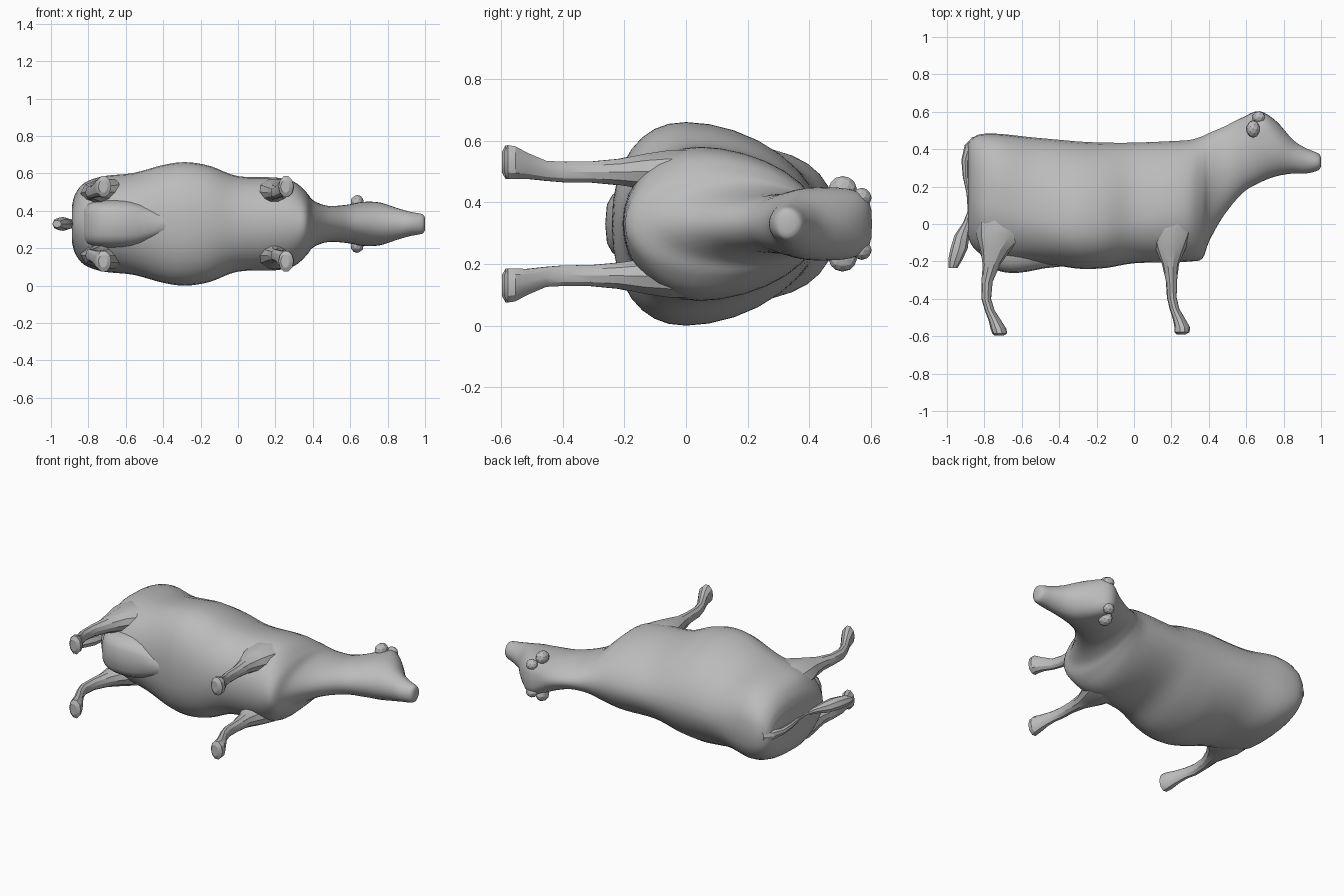
import bpy, bmesh, math
from mathutils import Vector

if "Cube" in bpy.data.objects:
    bpy.data.objects.remove(bpy.data.objects["Cube"])

MID = 0.33  # height of the animal's centre plane (it lies on its side)

hide = bpy.data.materials.new("plain_grey")
hide.diffuse_color = (0.5, 0.5, 0.5, 1)
hide.use_nodes = True
hide.node_tree.nodes["Principled BSDF"].inputs["Base Color"].default_value = hide.diffuse_color


def finish(name, bm, angle):
    bmesh.ops.recalc_face_normals(bm, faces=bm.faces)
    me = bpy.data.meshes.new(name)
    bm.to_mesh(me)
    bm.free()
    me.materials.append(hide)
    ob = bpy.data.objects.new(name, me)
    bpy.context.collection.objects.link(ob)
    bpy.ops.object.select_all(action='DESELECT')
    ob.select_set(True)
    bpy.context.view_layer.objects.active = ob
    bpy.ops.object.shade_smooth_by_angle(angle=math.radians(angle))


def loft(name, rings, angle):
    """Skin a list of closed point rings and cap both ends."""
    bm = bmesh.new()
    rows = [[bm.verts.new(p) for p in ring] for ring in rings]
    n = len(rows[0])
    for a, b in zip(rows, rows[1:]):
        for i in range(n):
            j = (i + 1) % n
            bm.faces.new((a[i], a[j], b[j], b[i]))
    bm.faces.new(rows[0])
    bm.faces.new(rows[-1])
    finish(name, bm, angle)


def smooth_rows(rows, steps):
    """Catmull-Rom interpolation between table rows."""
    out = []
    for k in range(len(rows) - 1):
        p = [rows[max(0, min(len(rows) - 1, k + d))] for d in (-1, 0, 1, 2)]
        for s in range(steps):
            t = s / steps
            out.append([0.5 * (2 * b + (c - a) * t + (2 * a - 5 * b + 4 * c - d) * t * t
                               + (3 * b - a - 3 * c + d) * t ** 3) for a, b, c, d in zip(*p)])
    return out + [list(rows[-1])]


def spow(v, e):
    return math.copysign(abs(v) ** (2 / e), v)


def bump(x, centre, width):
    return math.exp(-((x - centre) / width) ** 2)


def oval(x, y, rx, z, rz, n):
    """Level ring across a leg or the tail."""
    return [(x + rx * math.cos(math.tau * i / n), y, z + rz * math.sin(math.tau * i / n))
            for i in range(n)]


# Body, neck and head: x, back, belly, widest level, half width
body = [
    (-.887, .43, -.06, .15, .10), (-.87, .455, -.11, .15, .16),
    (-.82, .48, -.16, .1, .22), (-.72, .482, -.2, .1, .255),
    (-.56, .465, -.21, .04, .272), (-.4, .45, -.225, 0, .315),
    (-.28, .44, -.24, 0, .33), (-.15, .435, -.235, 0, .31),
    (0, .435, -.21, .02, .255), (.2, .443, -.205, .05, .248),
    (.3, .45, -.2, .06, .225), (.365, .469, -.185, .1, .17),
    (.403, .487, -.09, .2, .125), (.48, .52, .045, .28, .097),
    (.58, .57, .165, .38, .102), (.67, .603, .22, .43, .118),
    (.76, .55, .255, .41, .114), (.85, .45, .27, .36, .085),
    (.92, .405, .27, .34, .065), (.985, .378, .287, .33, .052),
    (1.0, .355, .31, .33, .03)]
rings = []
for x, top, bot, mid, half in smooth_rows(body, 4):
    # squarer over the hips and the poll, fuller under the belly
    e = 1.85 + .85 * bump(x, -.78, .2) + 1.6 * bump(x, .67, .07)
    low = 2 + .25 * bump(x, -.28, .2)
    ring = []
    for i in range(32):
        c, s = math.cos(math.tau * i / 32), math.sin(math.tau * i / 32)
        k = e if s > 0 else low
        y = mid + spow(s, k) * (top - mid if s > 0 else mid - bot)
        ring.append((x, y, MID + half * spow(c, k)))
    rings.append(ring)
loft("body", rings, 60)

# Udder between the rear legs: x, lowest level, half width
udder = [(-.83, -.14, .08), (-.8, -.2, .11), (-.74, -.245, .125), (-.66, -.262, .13),
         (-.57, -.255, .125), (-.48, -.237, .1), (-.36, -.225, .05)]
loft("udder", [[(x, -.08 + spow(math.sin(math.tau * i / 20), 3.2) * (-.08 - low),
                 MID + half * spow(math.cos(math.tau * i / 20), 3.2)) for i in range(20)]
               for x, low, half in smooth_rows(udder, 2)], 60)

# Legs: level, rear x, front x, x radius, side offset, side radius
leg_rows = [(.16, -.69, .2, .09, .14, .07), (.05, -.695, .2, .12, .155, .088),
            (-.06, -.705, .2, .11, .165, .078), (-.14, -.74, .195, .08, .17, .06),
            (-.22, -.763, .195, .046, .168, .045), (-.31, -.786, .2, .03, .168, .036),
            (-.4, -.79, .202, .026, .168, .035), (-.46, -.772, .216, .026, .172, .034),
            (-.52, -.742, .243, .034, .188, .044), (-.56, -.725, .258, .042, .198, .056),
            (-.585, -.718, .257, .04, .2, .058), (-.597, -.722, .252, .024, .2, .035)]


def leg(name, rear, side):
    thigh = lambda y: 1.25 if rear and y > -.1 else 1  # rear thighs are broader
    loft(name, [oval(xr if rear else xf, y + (0 if rear else .007), rx * thigh(y),
                     MID + side * o, rz, 10) for y, xr, xf, rx, o, rz in leg_rows], 28)


def nub(name, centre, size):
    """Small faceted lump."""
    bm = bmesh.new()
    bmesh.ops.create_icosphere(bm, subdivisions=2, radius=1)
    for v in bm.verts:
        v.co = Vector(centre) + Vector([a * b for a, b in zip(v.co, size)])
    finish(name, bm, 15)


# Paired legs, ears and horn buds
for side, label in ((1, "left"), (-1, "right")):
    leg("rear_leg_" + label, True, side)
    leg("front_leg_" + label, False, side)
    nub("ear_" + label, (.637, .508, MID + side * .115), (.036, .046, .04))
    nub("horn_" + label, (.667, .57, MID + side * .085), (.036, .032, .032))

# Tail with tuft: x, level, x radius, side radius
tail = [(-.84, .465, .024, .03), (-.88, .42, .026, .028), (-.903, .34, .02, .02),
        (-.9, .25, .015, .016), (-.885, .16, .01, .012), (-.88, .07, .009, .01),
        (-.895, .005, .02, .02), (-.92, -.06, .04, .033), (-.935, -.13, .046, .037),
        (-.955, -.19, .038, .034), (-.968, -.235, .024, .02)]
loft("tail", [oval(x, y, rx, MID, rz, 8) for x, y, rx, rz in tail], 28)
